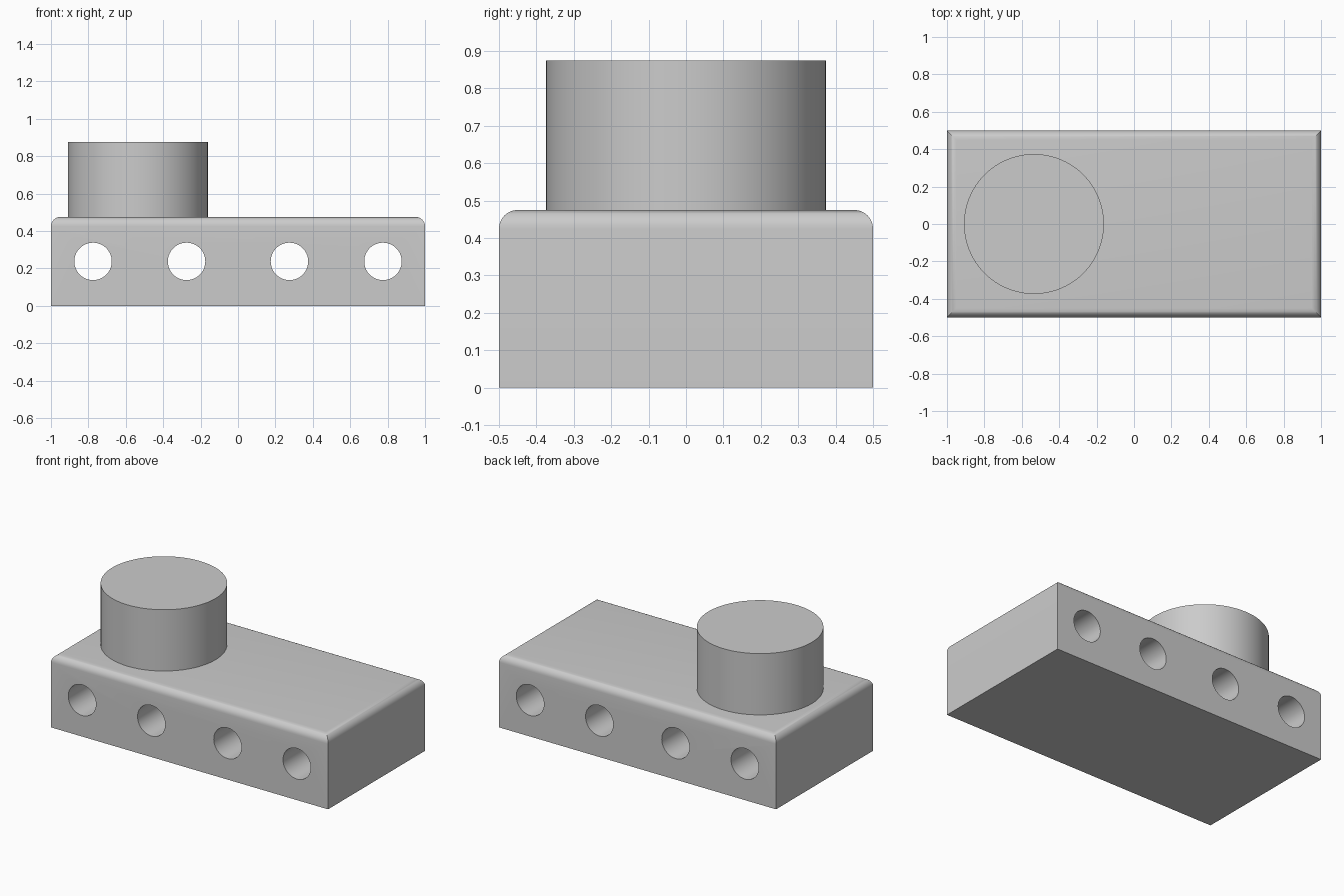
import bpy, bmesh, math

cube = bpy.data.objects.get("Cube")
if cube:
    bpy.data.objects.remove(cube, do_unlink=True)

LENGTH, DEPTH, HEIGHT = 2.0, 1.0, 0.475
ROUND = 0.05
HOLE_RADIUS = 0.1
KNOB_X, KNOB_RADIUS, KNOB_TOP = -0.535, 0.374, 0.875

grey = bpy.data.materials.new("grey")
grey.use_nodes = True
colour = (0.6, 0.6, 0.6, 1)
grey.diffuse_color = colour
grey.node_tree.nodes["Principled BSDF"].inputs["Base Color"].default_value = colour


def smooth(obj):
    bpy.ops.object.select_all(action="DESELECT")
    bpy.context.view_layer.objects.active = obj
    obj.select_set(True)
    bpy.ops.object.shade_smooth_by_angle(angle=math.radians(30))


def cylinder(name, radius, depth, location, rotation=(0, 0, 0)):
    bpy.ops.mesh.primitive_cylinder_add(vertices=96, radius=radius, depth=depth,
                                        location=location, rotation=rotation)
    obj = bpy.context.object
    obj.name = name
    obj.data.materials.append(grey)
    return obj


# Block with rounded upper rim
bpy.ops.mesh.primitive_cube_add(size=1, location=(0, 0, HEIGHT / 2))
block = bpy.context.object
block.name = "block"
block.data.materials.append(grey)
bm = bmesh.new()
bm.from_mesh(block.data)
bmesh.ops.scale(bm, vec=(LENGTH, DEPTH, HEIGHT), verts=bm.verts)
rim = [e for e in bm.edges if all(v.co.z > 0 for v in e.verts)]
bmesh.ops.bevel(bm, geom=rim, offset=ROUND, segments=8, profile=0.5, affect="EDGES")
bm.to_mesh(block.data)
bm.free()

# Four holes running front to back
for side in (-1, 1):
    for x in (0.275, 0.775):
        cutter = cylinder("hole_cutter", HOLE_RADIUS, DEPTH * 1.2,
                          (side * x, 0, HEIGHT / 2), (math.pi / 2, 0, 0))
        cutter.hide_render = True
        cut = block.modifiers.new("hole", "BOOLEAN")
        cut.operation = "DIFFERENCE"
        cut.solver = "EXACT"
        cut.object = cutter
        bpy.context.view_layer.objects.active = block
        bpy.ops.object.modifier_apply(modifier=cut.name)
        bpy.data.objects.remove(cutter, do_unlink=True)
smooth(block)

# Round knob standing on the block
knob = cylinder("knob", KNOB_RADIUS, KNOB_TOP - HEIGHT,
                (KNOB_X, 0, (KNOB_TOP + HEIGHT) / 2))
smooth(knob)
